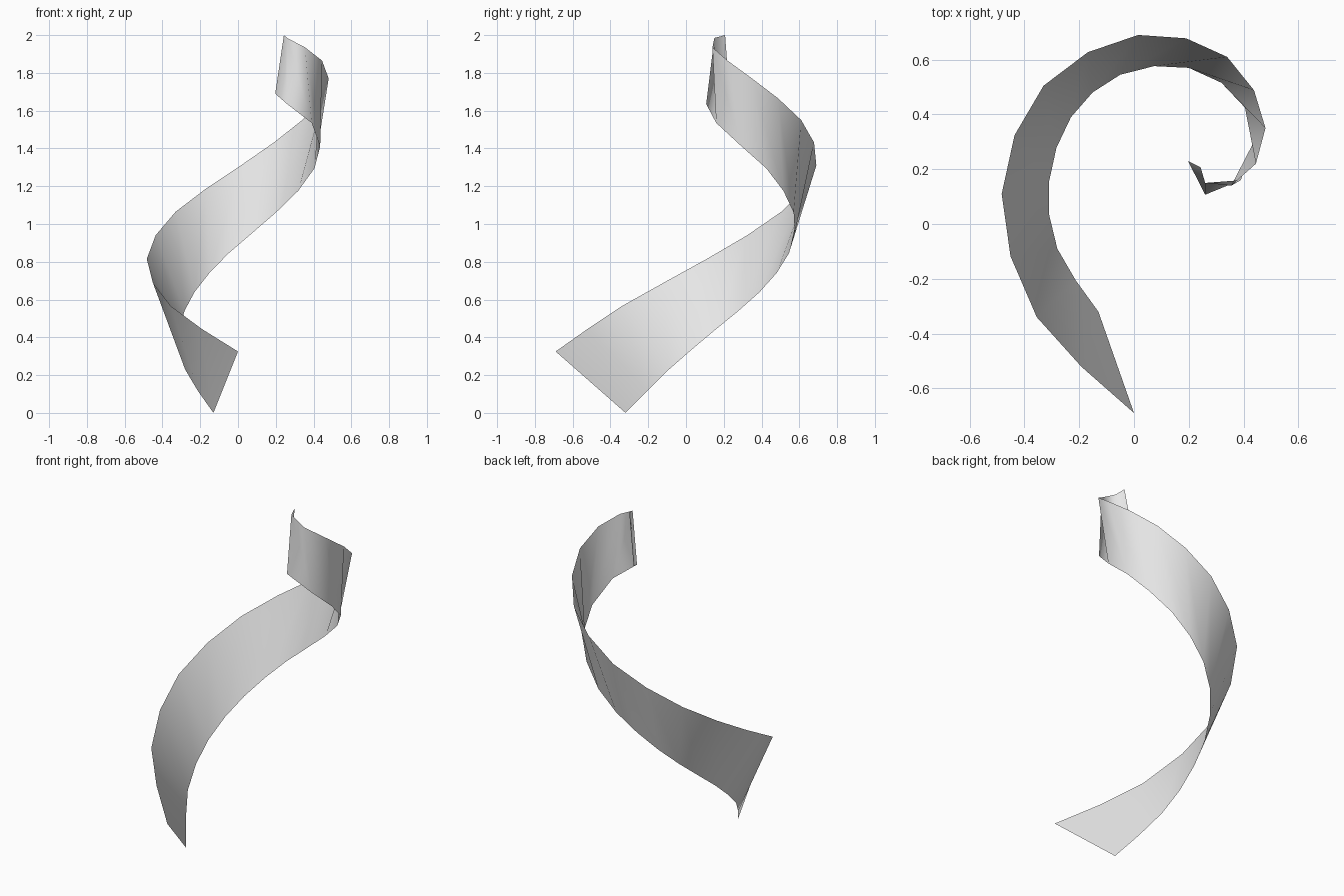
import bpy, bmesh, math
from mathutils import Vector

default_cube = bpy.data.objects.get("Cube")
if default_cube:
    bpy.data.objects.remove(default_cube, do_unlink=True)


def make_material(name, colour):
    material = bpy.data.materials.new(name)
    material.use_nodes = True
    material.diffuse_color = colour
    material.node_tree.nodes["Principled BSDF"].inputs["Base Color"].default_value = colour
    return material


def make_rail(sweep, curl):
    """Add a smooth midpoint between sweep points, then append the tight curl."""
    sweep = [Vector(point) for point in sweep]
    curl = [Vector(point) for point in curl]
    before_first = sweep[0] * 2 - sweep[1]
    guide = [before_first] + sweep + [curl[1]]
    rail = []
    for previous, start, end, following in zip(guide, guide[1:], guide[2:], guide[3:]):
        middle = ((start + end) * 9 - previous - following) / 16
        rail += [start, middle]
    return rail + [sweep[-1]] + curl


# Upper, outer edge of the ribbon
upper_rail = make_rail(
    sweep=[(0, -.69, .325), (-.355, -.34, .565), (-.483, .11, .815),
           (-.33, .505, 1.065), (.015, .69, 1.31), (.34, .61, 1.55), (.48, .35, 1.77)],
    curl=[(.445, .22, 1.865), (.355, .14, 1.935), (.26, .15, 1.985), (.243, .207, 2)])

# Lower, inner edge of the ribbon
lower_rail = make_rail(
    sweep=[(-.13, -.32, 0), (-.28, -.09, .23), (-.31, .155, .44),
           (-.23, .39, .64), (-.05, .545, .845), (.2, .57, 1.06), (.405, .425, 1.295)],
    curl=[(.435, .295, 1.41), (.39, .16, 1.535), (.26, .107, 1.635), (.197, .23, 1.69)])

# Ribbon surface bridging the two edges
bm = bmesh.new()
upper = [bm.verts.new(point) for point in upper_rail]
lower = [bm.verts.new(point) for point in lower_rail]
for step in range(len(upper) - 1):
    bm.faces.new((lower[step], lower[step + 1], upper[step + 1], upper[step]))

mesh = bpy.data.meshes.new("spiral_ribbon")
bm.to_mesh(mesh)
bm.free()
ribbon = bpy.data.objects.new("spiral_ribbon", mesh)
bpy.context.collection.objects.link(ribbon)
mesh.materials.append(make_material("light grey", (.8, .8, .8, 1)))

# Smooth shading along the whole sweep
mesh.shade_smooth()
